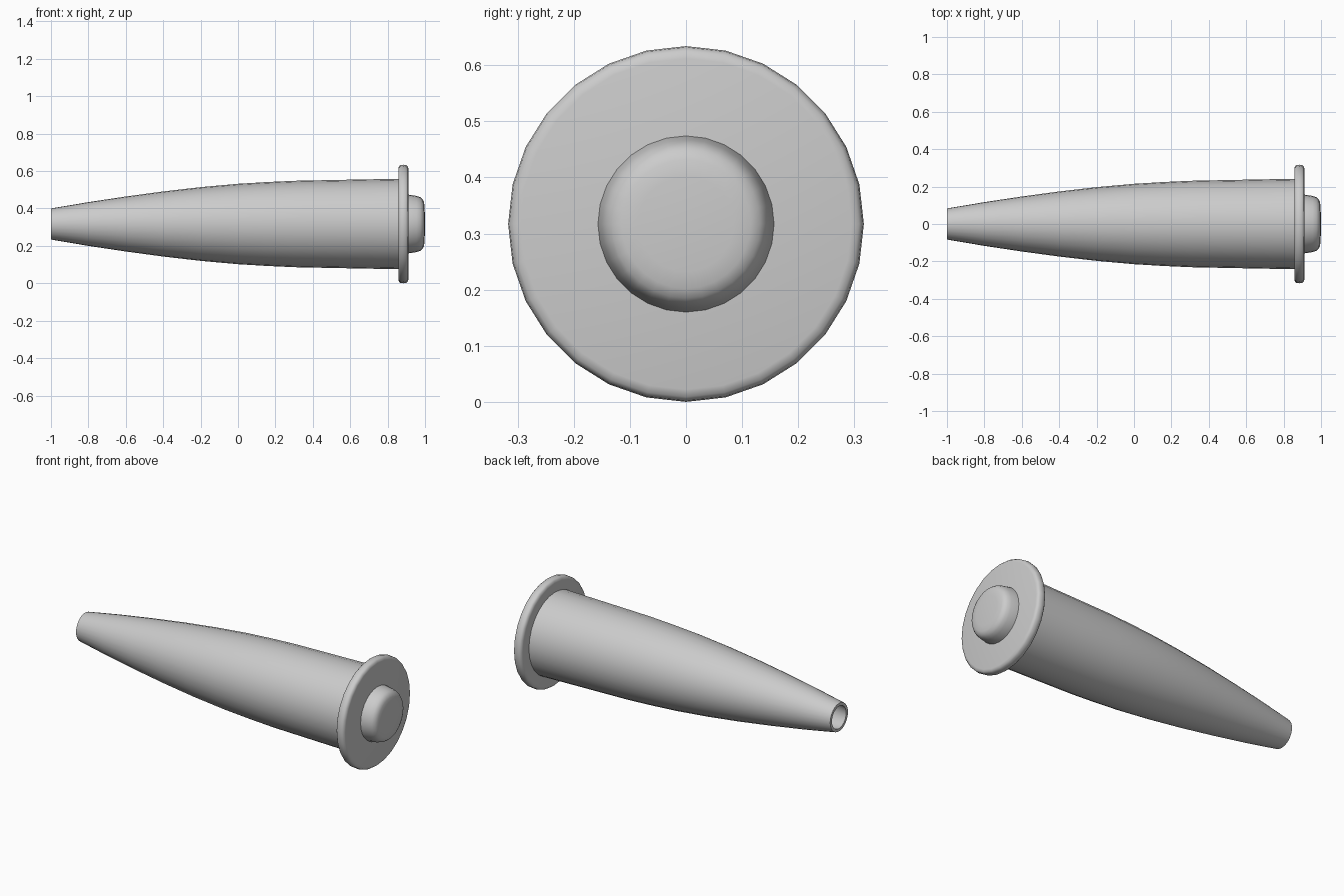
import bpy, bmesh, math

if "Cube" in bpy.data.objects:
    bpy.data.objects.remove(bpy.data.objects["Cube"])

SIDES = 28
AXIS_Z = 0.317


def lathe(name, profile, closed=False, angle=50):
    """Revolve (x, radius) points around the long x axis; radius 0 makes a pole."""
    bm = bmesh.new()
    rings = []
    for x, r in profile:
        if r == 0:
            rings.append([bm.verts.new((x, 0, AXIS_Z))] * SIDES)
        else:
            rings.append([bm.verts.new((x, r * math.sin(i * math.tau / SIDES),
                                        AXIS_Z + r * math.cos(i * math.tau / SIDES)))
                          for i in range(SIDES)])
    pairs = list(zip(rings, rings[1:]))
    if closed:
        pairs.append((rings[-1], rings[0]))
    for a, b in pairs:
        for i in range(SIDES):
            j = (i + 1) % SIDES
            bm.faces.new(list(dict.fromkeys((a[i], a[j], b[j], b[i]))))
    bmesh.ops.recalc_face_normals(bm, faces=bm.faces)
    mesh = bpy.data.meshes.new(name)
    bm.to_mesh(mesh)
    bm.free()
    obj = bpy.data.objects.new(name, mesh)
    bpy.context.collection.objects.link(obj)
    bpy.ops.object.select_all(action='DESELECT')
    obj.select_set(True)
    bpy.context.view_layer.objects.active = obj
    bpy.ops.object.shade_smooth_by_angle(angle=math.radians(angle))
    return obj


# Hollow tapered sleeve, open at the narrow end
outer = [(-1.0, 0.083), (-0.8, 0.117), (-0.6, 0.147), (-0.4, 0.174), (-0.2, 0.197),
         (0.0, 0.215), (0.15, 0.224), (0.3, 0.231), (0.55, 0.236), (0.87, 0.242)]
inner = [(x, r - 0.017) for x, r in reversed(outer)]
lathe("tapered_grip", outer + inner, closed=True)

# Round flange with a softened rim
lathe("flange", [(0.857, 0), (0.857, 0.295), (0.860, 0.308), (0.868, 0.315),
                 (0.884, 0.317), (0.899, 0.315), (0.908, 0.308), (0.911, 0.295),
                 (0.911, 0)])

# Raised end button with a rounded edge
lathe("end_button", [(0.90, 0.158), (0.911, 0.157), (0.925, 0.155), (0.955, 0.150),
                     (0.975, 0.143), (0.988, 0.132), (0.995, 0.115), (0.998, 0.085),
                     (1.0, 0)])
